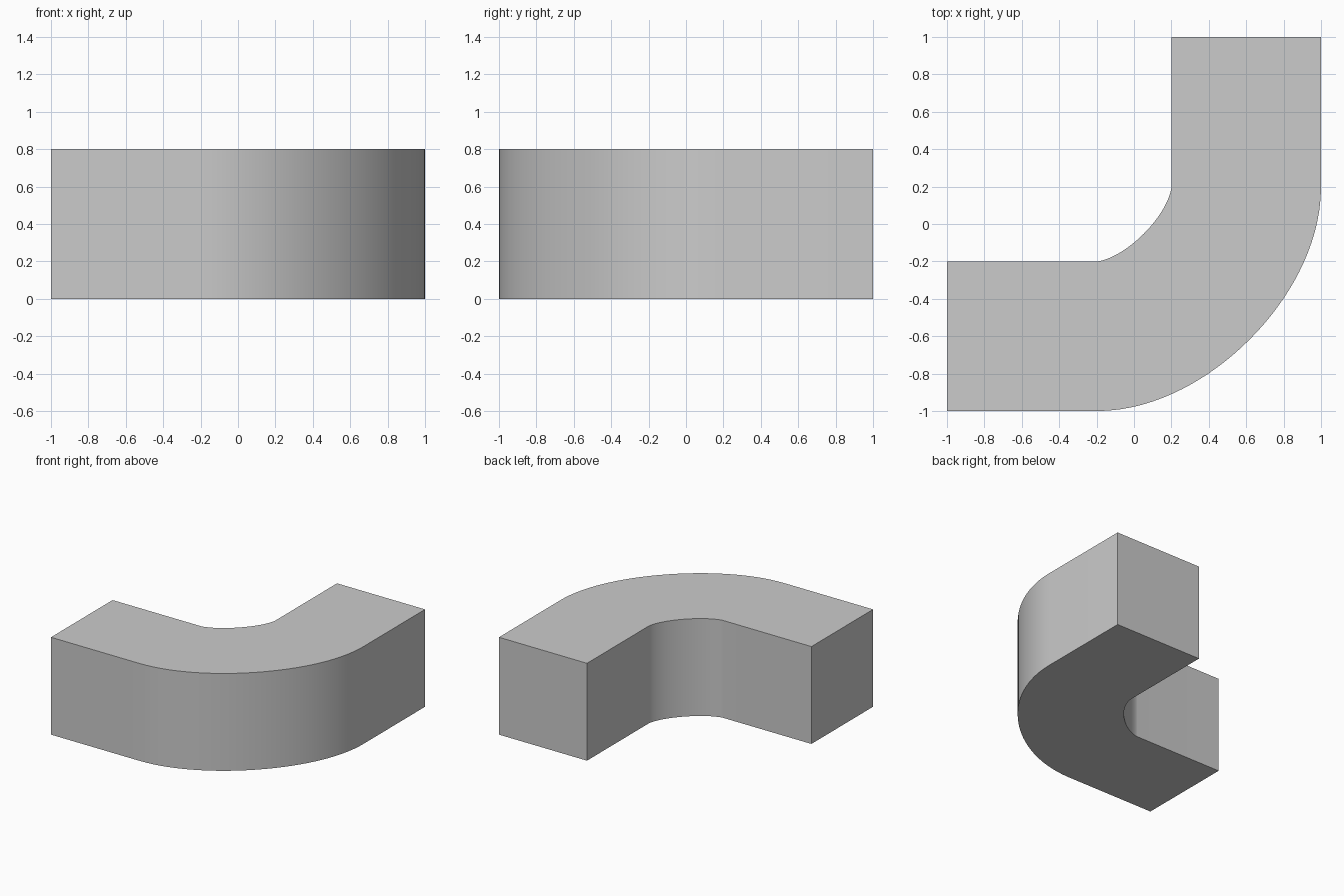
import bpy, bmesh, math
from mathutils import Vector

if "Cube" in bpy.data.objects:
    bpy.data.objects.remove(bpy.data.objects["Cube"])

HALF, HEIGHT, HANDLE, STEPS = 0.4, 0.8, 0.36, 32

# Centre path of the bend: cubic curve between two straight legs
p0, p3 = Vector((-0.2, -0.6)), Vector((0.6, 0.2))
p1, p2 = p0 + Vector((HANDLE, 0)), p3 - Vector((0, HANDLE))


def station(t):
    s = 1 - t
    p = s**3 * p0 + 3*s*s*t * p1 + 3*s*t*t * p2 + t**3 * p3
    d = s*s * (p1 - p0) + 2*s*t * (p2 - p1) + t*t * (p3 - p2)
    return p, d.normalized()


path = [(Vector((-1, -0.6)), Vector((1, 0)))]
path += [station(i / STEPS) for i in range(STEPS + 1)]
path += [(Vector((0.6, 1)), Vector((0, 1)))]

# Sweep a square section along the path
bm = bmesh.new()
rings = []
for p, d in path:
    n = Vector((d.y, -d.x)) * HALF
    rings.append([bm.verts.new((*(p + n * side), z))
                  for side, z in ((1, 0), (1, HEIGHT), (-1, HEIGHT), (-1, 0))])
for a, b in zip(rings, rings[1:]):
    for i in range(4):
        j = (i + 1) % 4
        bm.faces.new((a[i], a[j], b[j], b[i]))

# End caps
bm.faces.new(rings[0])
bm.faces.new(rings[-1])
bmesh.ops.recalc_face_normals(bm, faces=bm.faces)

mesh = bpy.data.meshes.new("curved_block")
bm.to_mesh(mesh)
bm.free()
block = bpy.data.objects.new("curved_block", mesh)
bpy.context.collection.objects.link(block)
bpy.context.view_layer.objects.active = block
block.select_set(True)
bpy.ops.object.shade_smooth_by_angle(angle=math.radians(30))
